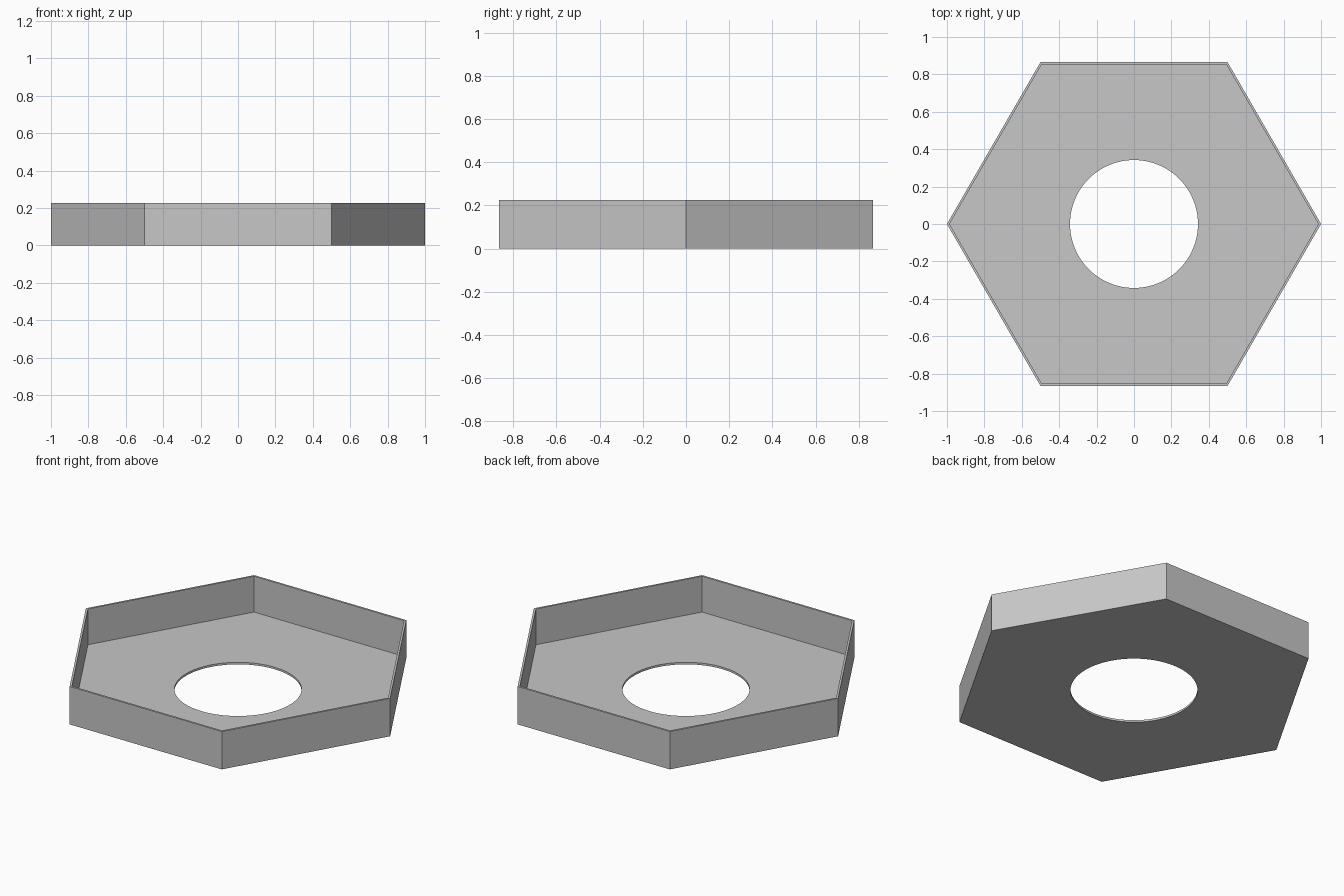
import bpy
import bmesh
from math import cos, sin, tau, radians, pi

cube = bpy.data.objects.get("Cube")
if cube:
    bpy.data.objects.remove(cube, do_unlink=True)

HEIGHT, FLOOR, WALL = 0.225, 0.012, 0.012
RADIUS, HOLE = 1.0, 0.342
SIDES, ARC = 6, 16          # hexagon sides, hole segments per side
INNER = RADIUS - WALL / cos(pi / SIDES)

grey = bpy.data.materials.new("plain grey")
grey.use_nodes = True
colour = (0.57, 0.57, 0.57, 1)
grey.diffuse_color = colour
grey.node_tree.nodes["Principled BSDF"].inputs["Base Color"].default_value = colour

bm = bmesh.new()


def ring(radius, z, count):
    return [bm.verts.new((radius * cos(tau * i / count), radius * sin(tau * i / count), z))
            for i in range(count)]


def band(a, b):
    """Join two rings of equal count with quads."""
    n = len(a)
    for i in range(n):
        j = (i + 1) % n
        bm.faces.new((a[i], a[j], b[j], b[i]))


def plate(hexagon, circle):
    """Fill between a hexagon and the round hole, one sector per side."""
    for i in range(SIDES):
        arc = [circle[(i * ARC + k) % len(circle)] for k in range(ARC + 1)]
        bm.faces.new([hexagon[i], hexagon[(i + 1) % SIDES]] + arc[::-1])


# Outer wall, rim and inner wall
outer_low = ring(RADIUS, 0, SIDES)
outer_top = ring(RADIUS, HEIGHT, SIDES)
inner_top = ring(INNER, HEIGHT, SIDES)
inner_low = ring(INNER, FLOOR, SIDES)
band(outer_low, outer_top)
band(outer_top, inner_top)
band(inner_top, inner_low)

# Floor, underside and edge of the round hole
hole_top = ring(HOLE, FLOOR, SIDES * ARC)
hole_low = ring(HOLE, 0, SIDES * ARC)
plate(inner_low, hole_top)
plate(outer_low, hole_low)
band(hole_top, hole_low)
bmesh.ops.recalc_face_normals(bm, faces=bm.faces)

mesh = bpy.data.meshes.new("hexagonal_tray")
bm.to_mesh(mesh)
bm.free()
mesh.materials.append(grey)
tray = bpy.data.objects.new("hexagonal_tray", mesh)
bpy.context.collection.objects.link(tray)

bpy.ops.object.select_all(action='DESELECT')
tray.select_set(True)
bpy.context.view_layer.objects.active = tray
bpy.ops.object.shade_smooth_by_angle(angle=radians(30))
